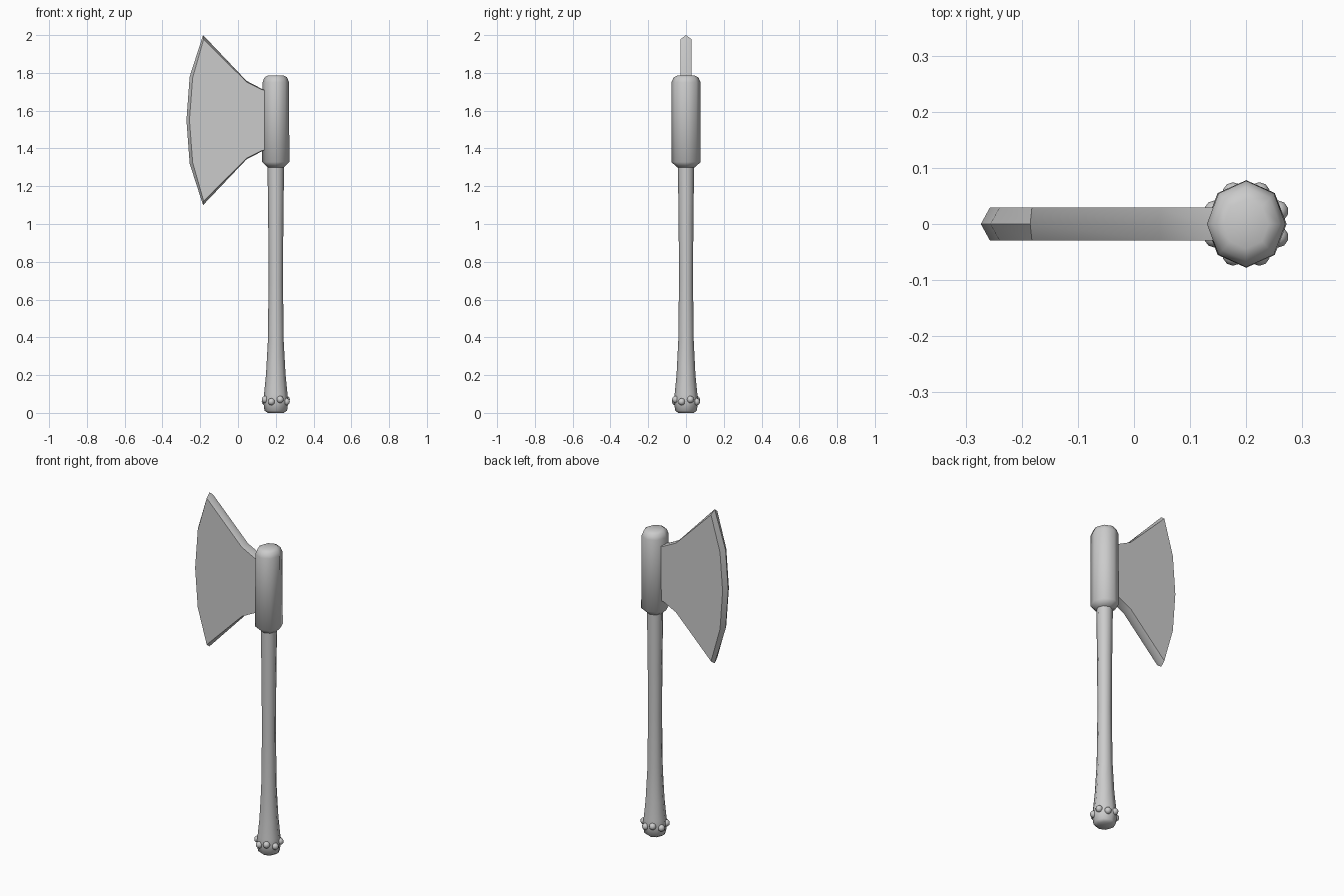
import bpy, bmesh, math

if "Cube" in bpy.data.objects:
    bpy.data.objects.remove(bpy.data.objects["Cube"])

CX = 0.2  # shaft axis


def finish(bm, name, angle):
    bmesh.ops.recalc_face_normals(bm, faces=bm.faces)
    me = bpy.data.meshes.new(name)
    bm.to_mesh(me)
    bm.free()
    ob = bpy.data.objects.new(name, me)
    bpy.context.collection.objects.link(ob)
    bpy.ops.object.select_all(action='DESELECT')
    ob.select_set(True)
    bpy.context.view_layer.objects.active = ob
    bpy.ops.object.shade_smooth_by_angle(angle=math.radians(angle))
    return ob


def lathe(name, rings, sides=8, angle=50):
    """Loft (z, x radius, y radius) rings round the shaft axis."""
    bm = bmesh.new()
    loops = []
    for z, rx, ry in rings:
        loops.append([bm.verts.new((CX + rx * math.cos(2 * math.pi * i / sides),
                                    ry * math.sin(2 * math.pi * i / sides), z))
                      for i in range(sides)])
    for a, b in zip(loops, loops[1:]):
        for i in range(sides):
            j = (i + 1) % sides
            bm.faces.new((a[i], a[j], b[j], b[i]))
    bm.faces.new(loops[0][::-1])
    bm.faces.new(loops[-1])
    return finish(bm, name, angle)


# Flared wooden shaft with rounded butt
lathe("handle", [(0.0, 0.042, 0.042), (0.012, 0.06, 0.057), (0.06, 0.066, 0.064),
                 (0.10, 0.062, 0.06), (0.20, 0.052, 0.05), (0.38, 0.042, 0.041),
                 (0.70, 0.038, 0.037), (1.0, 0.04, 0.039), (1.32, 0.044, 0.043)])

# Thick socket holding the blade
lathe("socket", [(1.30, 0.044, 0.046), (1.328, 0.072, 0.078), (1.75, 0.070, 0.077),
                 (1.776, 0.060, 0.066), (1.787, 0.04, 0.044)])

# Ring of studs round the butt
bm = bmesh.new()
for k in range(8):
    a = math.radians(22.5 + 45 * k)
    ret = bmesh.ops.create_uvsphere(bm, u_segments=10, v_segments=6, radius=0.019)
    bmesh.ops.translate(bm, verts=ret["verts"],
                        vec=(CX + 0.061 * math.cos(a), 0.06 * math.sin(a),
                             0.065 + 0.006 * (-1) ** k))
finish(bm, "studs", 60)

# Blade: centre outline (full) between two inset side outlines, mirrored in z
ZC = 1.55
full = [(0.17, 0.155), (0.125, 0.166), (0.045, 0.208), (-0.185, 0.45),
        (-0.256, 0.23), (-0.273, 0.0)]
side = [(0.17, 0.151), (0.125, 0.162), (0.045, 0.202), (-0.182, 0.428),
        (-0.240, 0.225), (-0.257, 0.0)]


def outline(half):
    return [(x, ZC + h) for x, h in half] + [(x, ZC - h) for x, h in half[-2::-1]]


bm = bmesh.new()
layers = [[bm.verts.new((x, y, z)) for x, z in outline(p)]
          for y, p in ((-0.029, side), (0, full), (0.029, side))]
n = len(layers[0])
for a, b in zip(layers, layers[1:]):
    for i in range(n):
        j = (i + 1) % n
        bm.faces.new((a[i], a[j], b[j], b[i]))
# faces across the two flat sides, pairing top and bottom points
for lay in (layers[0], layers[2]):
    for i in range(n // 2):
        quad = [lay[i], lay[i + 1], lay[n - 2 - i], lay[n - 1 - i]]
        bm.faces.new(list(dict.fromkeys(quad)))
finish(bm, "blade", 35)
